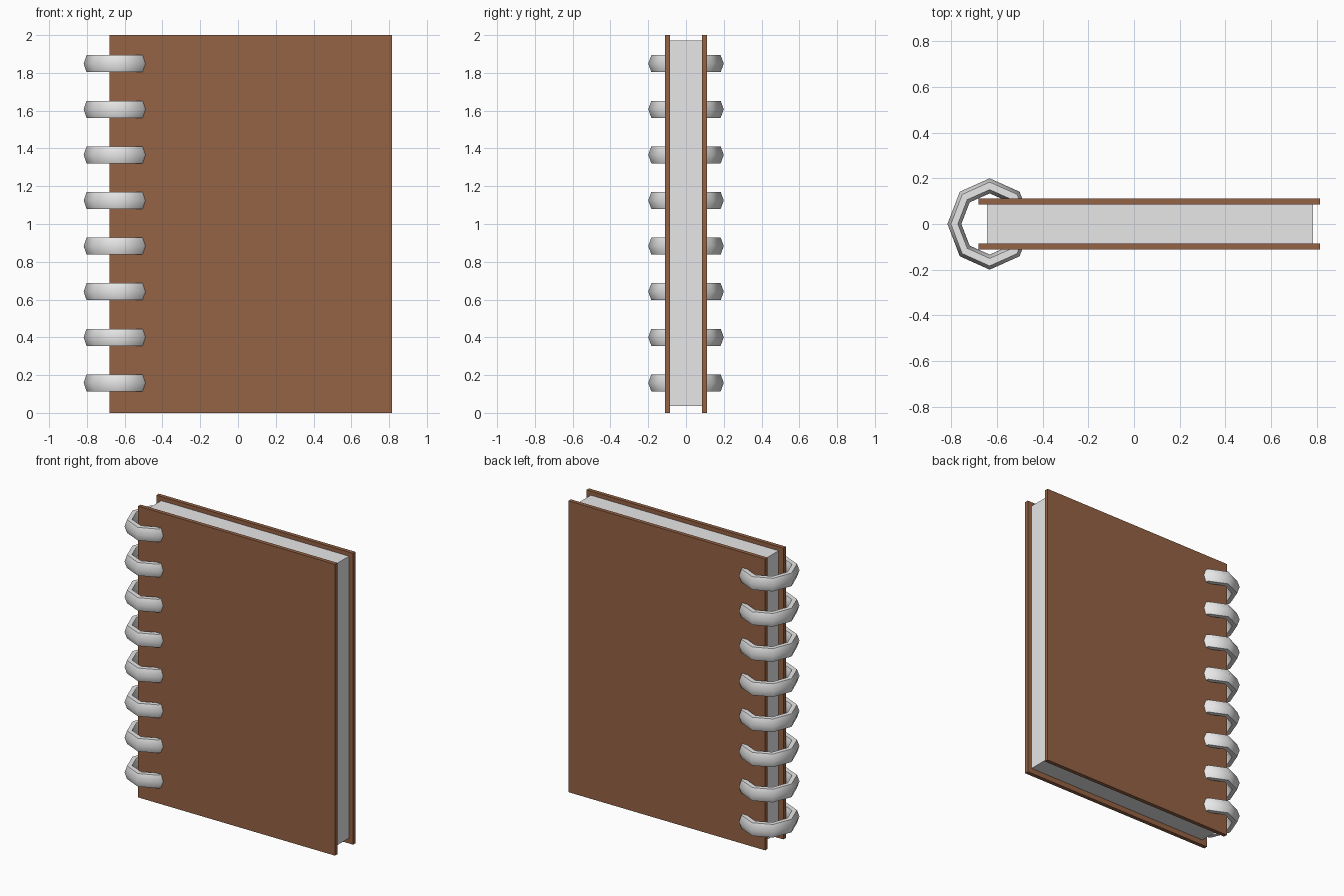
import bpy, bmesh, math
from mathutils import Vector

if "Cube" in bpy.data.objects:
    bpy.data.objects.remove(bpy.data.objects["Cube"])


def material(name, rgb):
    m = bpy.data.materials.new(name)
    m.diffuse_color = (*rgb, 1)
    m.use_nodes = True
    m.node_tree.nodes["Principled BSDF"].inputs["Base Color"].default_value = m.diffuse_color
    return m


brown = material("brown_leather", (0.30, 0.125, 0.06))
pale = material("pale_grey", (0.8, 0.8, 0.8))


def finish(name, bm, mat):
    bmesh.ops.recalc_face_normals(bm, faces=bm.faces)
    me = bpy.data.meshes.new(name)
    bm.to_mesh(me)
    bm.free()
    me.materials.append(mat)
    ob = bpy.data.objects.new(name, me)
    bpy.context.collection.objects.link(ob)
    return ob


def box(name, lo, hi, mat):
    lo, hi = Vector(lo), Vector(hi)
    bm = bmesh.new()
    bmesh.ops.create_cube(bm, size=1)
    bmesh.ops.scale(bm, vec=hi - lo, verts=bm.verts)
    bmesh.ops.translate(bm, vec=(lo + hi) / 2, verts=bm.verts)
    return finish(name, bm, mat)


# covers and page block
box("front_cover", (-0.68, -0.112, 0), (0.815, -0.085, 2), brown)
box("back_cover", (-0.68, 0.085, 0), (0.815, 0.112, 2), brown)
box("pages", (-0.643, -0.085, 0.036), (0.783, 0.085, 1.972), pale)


# binding ring: eight-sided loop with a tall six-sided section
def ring(name, z):
    bm = bmesh.new()
    rows = []
    for i in range(8):
        a = math.tau * i / 8
        row = []
        for j in range(6):
            b = math.tau * j / 6
            r = 0.167 + 0.033 * math.cos(b)
            row.append(bm.verts.new((-0.632 + 0.925 * r * math.cos(a),
                                     r * math.sin(a),
                                     z + 0.052 * math.sin(b))))
        rows.append(row)
    for i in range(8):
        p, q = rows[i], rows[(i + 1) % 8]
        for j in range(6):
            k = (j + 1) % 6
            bm.faces.new((p[j], q[j], q[k], p[k]))
    ob = finish(name, bm, pale)
    bpy.ops.object.select_all(action='DESELECT')
    ob.select_set(True)
    bpy.context.view_layer.objects.active = ob
    bpy.ops.object.shade_smooth_by_angle(angle=math.radians(50))


for n in range(8):
    ring(f"binding_ring_{n + 1}", 0.159 + 0.2414 * n)
